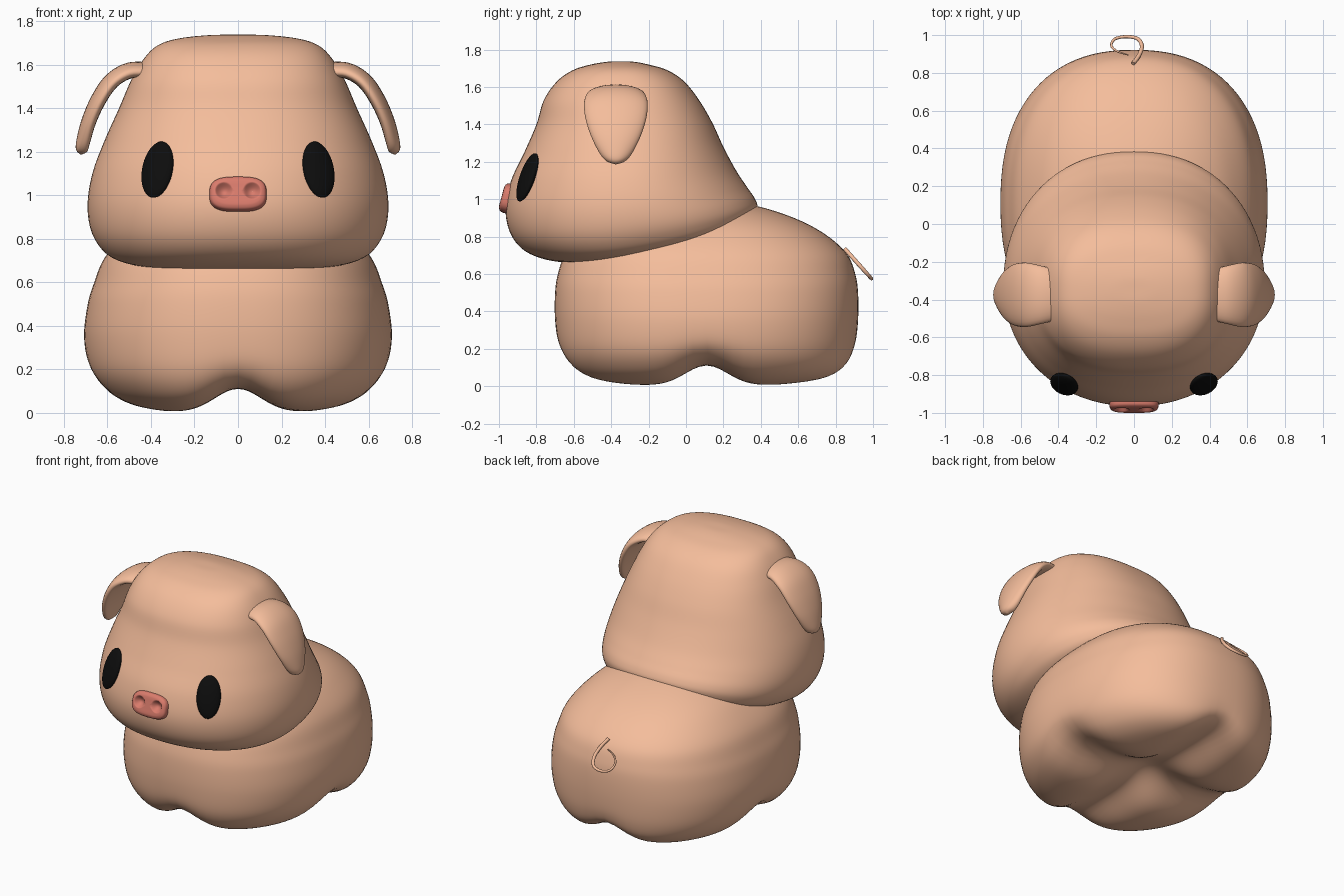
import bpy, bmesh
from math import sin, cos, pi, exp, radians, copysign
from mathutils import Vector

if "Cube" in bpy.data.objects:
    bpy.data.objects.remove(bpy.data.objects["Cube"])


def material(name, rgb):
    m = bpy.data.materials.new(name)
    m.diffuse_color = (*rgb, 1)
    m.use_nodes = True
    m.node_tree.nodes["Principled BSDF"].inputs["Base Color"].default_value = m.diffuse_color
    return m


SKIN = material("skin", (0.91, 0.51, 0.33))
PINK = material("snout_pink", (0.70, 0.20, 0.15))
BLACK = material("black", (0.004, 0.004, 0.004))


def smooth_rows(rows, sub):
    """Catmull-Rom interpolation of rows of numbers."""
    out = []
    for i in range(len(rows) - 1):
        p0, p1, p2, p3 = (rows[min(max(i + k, 0), len(rows) - 1)] for k in (-1, 0, 1, 2))
        for s in range(sub):
            t = s / sub
            out.append([0.5 * (2 * b + (c - a) * t + (2 * a - 5 * b + 4 * c - d) * t * t
                               + (3 * b - a - 3 * c + d) * t ** 3)
                        for a, b, c, d in zip(p0, p1, p2, p3)])
    return out + [list(rows[-1])]


def skin_rings(name, rings, mat):
    """Bridge closed rings of points into a capped smooth mesh."""
    bm = bmesh.new()
    loops = [[bm.verts.new(p) for p in ring] for ring in rings]
    n = len(loops[0])
    for lo, hi in zip(loops, loops[1:]):
        for i in range(n):
            j = (i + 1) % n
            bm.faces.new((lo[i], lo[j], hi[j], hi[i]))
    bm.faces.new(loops[0][::-1])
    bm.faces.new(loops[-1])
    bmesh.ops.recalc_face_normals(bm, faces=bm.faces)
    for f in bm.faces:
        f.smooth = True
    me = bpy.data.meshes.new(name)
    bm.to_mesh(me)
    bm.free()
    me.materials.append(mat)
    ob = bpy.data.objects.new(name, me)
    bpy.context.collection.objects.link(ob)
    return ob


def power(v, n):
    return copysign(abs(v) ** (2 / n), v)


def loft(name, rows, mat, shift=lambda v: 0.0, seg=96, sub=6):
    """Rows: z front, z back, half width, y front, y back, squareness."""
    rings = []
    for zf, zb, a, yf, yb, n in smooth_rows(rows, sub):
        ring = []
        for i in range(seg):
            w = 2 * pi * i / seg
            y = (yf + yb) / 2 + (yb - yf) / 2 * power(sin(w), n)
            t = (y - yf) / (yb - yf)
            v = Vector((a * power(cos(w), n), y, zf + (zb - zf) * t * t))
            v.z += shift(v)
            ring.append(v)
        rings.append(ring)
    return skin_rings(name, rings, mat)


# Body: rounded block, with a cross-shaped groove below that leaves four feet
def groove(v):
    gx, gy = exp(-(v.x / 0.15) ** 2), exp(-((v.y - 0.11) / 0.16) ** 2)
    fade = max(0, 1 - v.z / 0.45) ** 2
    return fade * (0.11 * (gx + gy - gx * gy) + 0.05 * gx * gy)


body = [(0, .002, .108, .112), (0, .15, -.08, .30), (0, .30, -.27, .49),
        (.01, .42, -.43, .64), (.04, .53, -.55, .79), (.10, .62, -.63, .87),
        (.20, .685, -.68, .905), (.35, .707, -.70, .92), (.50, .69, -.70, .92),
        (.60, .66, -.685, .905), (.70, .62, -.65, .865), (.79, .55, -.58, .775),
        (.87, .46, -.48, .645), (.935, .34, -.35, .48), (.975, .2, -.2, .31),
        (.99, .002, .05, .054)]
loft("body", [(z, z, a, f, b, 2.35) for z, a, f, b in body], SKIN, groove)

# Head: tapered block whose lower edge rises towards the back
loft("head", [
    (.67, .67, .002, -.302, -.298, 2.3), (.662, .75, .25, -.45, .05, 2.4),
    (.66, .81, .45, -.62, .25, 2.4), (.68, .89, .58, -.76, .35, 2.3),
    (.73, .95, .645, -.87, .382, 2.2), (.82, 1.0, .682, -.94, .37, 2.15),
    (.95, 1.06, .69, -.965, .33, 2.1), (1.10, 1.15, .665, -.935, .27, 2.1),
    (1.25, 1.28, .61, -.865, .20, 2.2), (1.40, 1.41, .545, -.80, .14, 2.3),
    (1.53, 1.53, .49, -.76, .07, 2.4), (1.63, 1.63, .43, -.69, -.01, 2.5),
    (1.69, 1.69, .365, -.605, -.10, 2.5), (1.72, 1.72, .27, -.51, -.20, 2.4),
    (1.735, 1.735, .13, -.42, -.28, 2.2), (1.737, 1.737, .002, -.352, -.348, 2),
], SKIN)


# Snout: rounded pad with two dented nostrils
def nostrils(v):
    d2 = ((abs(v.x) - .065) ** 2 + (v.y - .008) ** 2) / .04 ** 2
    return -.03 * max(0, 1 - d2) ** 1.2 if v.z > .035 else 0.0


pad = [(-.02, .122, .07), (0, .13, .079), (.02, .131, .081), (.04, .126, .076),
       (.05, .113, .063), (.053, .095, .048), (.053, .05, .024), (.053, .002, .002)]
snout = loft("snout", [(z, z, a, -h, h, 3) for z, a, h in pad], PINK, nostrils)
snout.location = (0, -.935, 1.0)
snout.rotation_euler = (radians(75), 0, 0)

# Ears: x, z, half width, half thickness along a drooping path
path = smooth_rows([(.41, 1.575, .135, .036), (.50, 1.572, .155, .037),
                    (.58, 1.525, .17, .037), (.64, 1.44, .163, .036),
                    (.685, 1.34, .132, .034), (.71, 1.25, .088, .032),
                    (.718, 1.205, .05, .026), (.72, 1.187, .004, .004)], 5)
for side, label in ((1, "right"), (-1, "left")):
    rings = []
    for i, (x, z, w, t) in enumerate(path):
        a, b = path[max(i - 1, 0)], path[min(i + 1, len(path) - 1)]
        tan = Vector((b[0] - a[0], b[1] - a[1])).normalized()
        ring = []
        for k in range(32):
            c, s = power(cos(2 * pi * k / 32), 2.3), power(sin(2 * pi * k / 32), 2.3)
            off = t * s - .35 * t * c * c
            ring.append((side * (x - tan.y * off), -.375 + w * c, z + tan.x * off))
        rings.append(ring)
    skin_rings("ear_" + label, rings, SKIN)

    # Eyes: flattened ovals lying on the face
    bpy.ops.mesh.primitive_uv_sphere_add(
        segments=32, ring_count=20, radius=1, location=(side * .37, -.848, 1.117),
        rotation=(radians(-20), 0, side * radians(25)))
    eye = bpy.context.object
    eye.name = "eye_" + label
    eye.scale = (.077, .03, .137)
    eye.data.materials.append(BLACK)
    bpy.ops.object.shade_smooth()

# Tail: thin tapering curl in a sloping plane
curve = bpy.data.curves.new("tail", "CURVE")
curve.dimensions = "3D"
curve.bevel_depth = .011
curve.bevel_resolution = 3
curve.use_fill_caps = True
pts = smooth_rows([(-.005, .85, 1), (.025, .89, 1), (.042, .94, 1), (.02, .98, .9),
                   (-.04, .992, .8), (-.10, .98, .7), (-.12, .945, .6),
                   (-.09, .915, .5), (-.03, .895, .3)], 5)
spline = curve.splines.new("POLY")
spline.points.add(len(pts) - 1)
for p, (x, y, r) in zip(spline.points, pts):
    p.co = (x, y, .745 - 1.12 * (y - .84), 1)
    p.radius = r
spline.use_smooth = True
curve.materials.append(SKIN)
bpy.context.collection.objects.link(bpy.data.objects.new("tail", curve))
